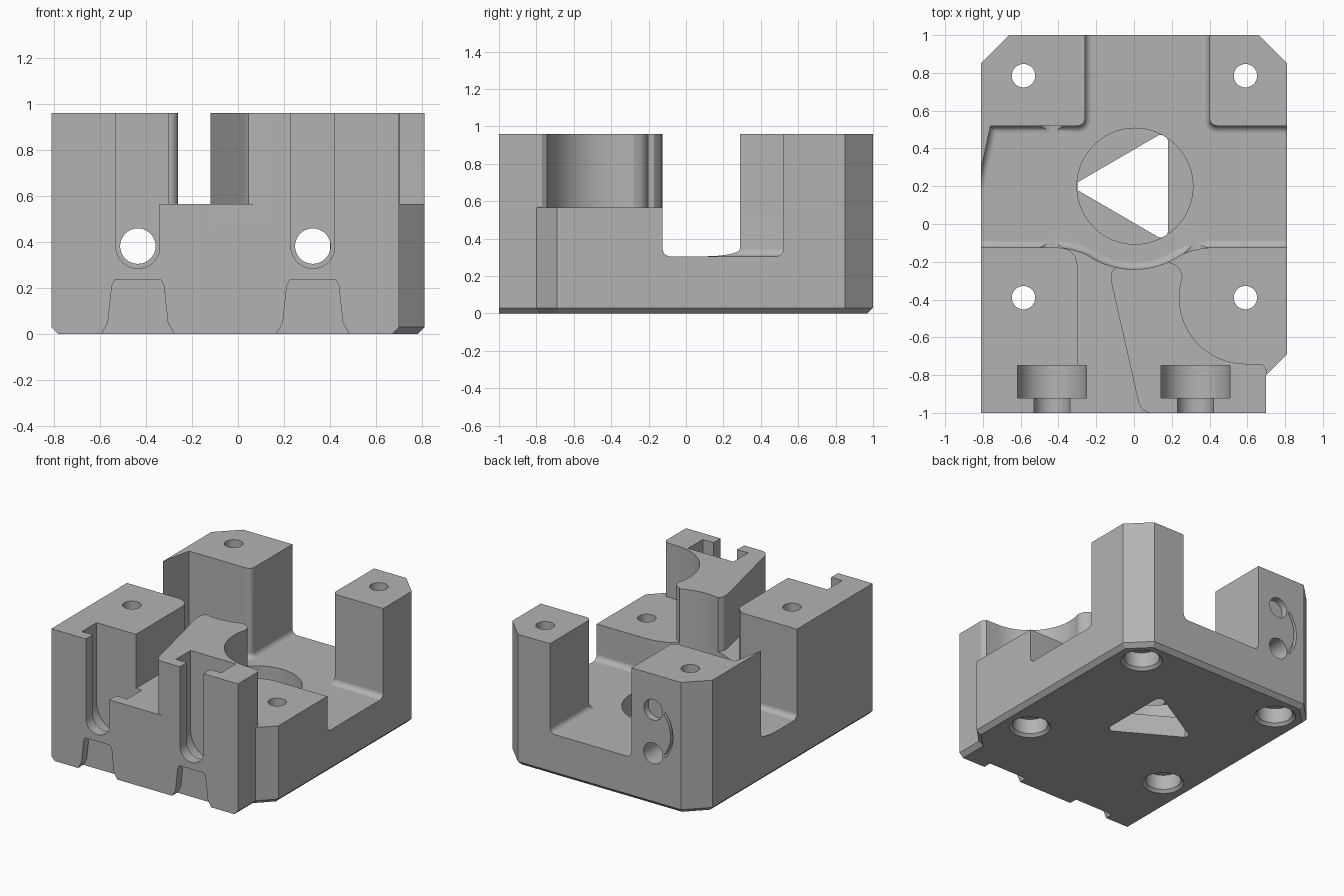
import bpy, bmesh
from math import sin, cos, radians

cube = bpy.data.objects.get("Cube")
if cube:
    bpy.data.objects.remove(cube, do_unlink=True)

grey = bpy.data.materials.new("mid grey")
grey.use_nodes = True
grey.diffuse_color = (0.45, 0.45, 0.45, 1)
grey.node_tree.nodes["Principled BSDF"].inputs["Base Color"].default_value = (0.45, 0.45, 0.45, 1)


def arc(cx, cy, r, start=0, end=360, n=48):
    """Points along an arc; a full circle leaves out the repeated last point."""
    count = n if end - start == 360 else n + 1
    angles = [radians(start + (end - start) * i / n) for i in range(count)]
    return [(cx + r * cos(a), cy + r * sin(a)) for a in angles]


def loft(name, low, high, a, b, axis="z", round_low=0):
    """Solid between two outlines, along z (outline in xy) or y (outline in xz)."""
    bm = bmesh.new()
    place = (lambda p, h: (p[0], p[1], h)) if axis == "z" else (lambda p, h: (p[0], h, p[1]))
    v0 = [bm.verts.new(place(p, a)) for p in low]
    v1 = [bm.verts.new(place(p, b)) for p in high]
    base = bm.faces.new(v0)
    bm.faces.new(v1)
    for i in range(len(v0)):
        j = (i + 1) % len(v0)
        bm.faces.new((v0[i], v0[j], v1[j], v1[i]))
    bmesh.ops.recalc_face_normals(bm, faces=bm.faces)
    if round_low:
        bmesh.ops.bevel(bm, geom=list(base.edges), offset=round_low, segments=5,
                        profile=0.5, affect="EDGES", clamp_overlap=False)
    mesh = bpy.data.meshes.new(name)
    bm.to_mesh(mesh)
    bm.free()
    mesh.materials.append(grey)
    obj = bpy.data.objects.new(name, mesh)
    bpy.context.collection.objects.link(obj)
    return obj


# Block with clipped corners and a chamfered underside
outline = [(-0.81, -1), (0.70, -1), (0.70, -0.80), (0.81, -0.69),
           (0.81, 0.85), (0.66, 1), (-0.66, 1), (-0.81, 0.85)]
inset = [(-0.78, -1), (0.67, -1), (0.67, -0.788), (0.78, -0.678),
         (0.78, 0.838), (0.648, 0.97), (-0.648, 0.97), (-0.78, 0.838)]
TOP = 0.96
body = loft("mounting_block", outline, outline, 0.03, TOP)
foot = loft("chamfered_foot", inset, outline, 0, 0.03)
bm = bmesh.new()
for part in (body, foot):
    bm.from_mesh(part.data)
bmesh.ops.remove_doubles(bm, verts=bm.verts, dist=0.0001)
seam = [f for f in bm.faces if len(f.verts) == 8 and abs(f.calc_center_median().z - 0.03) < 0.001]
bmesh.ops.delete(bm, geom=seam, context="FACES_ONLY")
bmesh.ops.recalc_face_normals(bm, faces=bm.faces)
bm.to_mesh(body.data)
bm.free()
bpy.data.objects.remove(foot, do_unlink=True)

cutters = []


def cut(name, pts, a, b, axis="z", high=None, round_low=0):
    obj = loft(name, pts, high or pts, a, b, axis, round_low)
    obj.hide_render = True
    mod = body.modifiers.new(name, "BOOLEAN")
    mod.operation, mod.solver, mod.object = "DIFFERENCE", "EXACT", obj
    cutters.append(obj)


# T-shaped channel with filleted floor, leaving two rear posts
blend = [(0.9, -0.125), (0.40, -0.125), (0.34, -0.132), (0.29, -0.147)]
front_edge = [(-x, y) for x, y in blend] + arc(0, 0.2, 0.44, 235, 305, 16) + blend[::-1]
corner = arc(0.37, 0.56, 0.04, 270, 180, 5)
corner = [(x + 0.07, y) for x, y in corner]
rear = [(0.9, 0.52)] + corner + [(0.40, 1.2)]
rear += [(0.14 - x, y) for x, y in rear[::-1]]
cut("channel", front_edge + rear, 0.305, 1.2, round_low=0.04)

# Lowered step between the left block and the curved tower
cut("middle_step", [(-0.40, -0.05), (-0.38, -0.125), (-0.34, -0.14), (-0.31, -0.17), (-0.30, -0.21),
                    (-0.30, -0.75), (-0.435, -0.75), (-0.435, -1.1), (0.08, -1.1), (0.08, -1.0),
                    (0.045, -0.985), (0.025, -0.95), (-0.12, -0.31), (-0.12, -0.26),
                    (-0.10, -0.23), (-0.06, -0.20), (-0.06, -0.05)], 0.565, 1.2)

# Scooped step around the right front screw
cut("scooped_step", [(0.9, -0.9), (0.702, -0.82), (0.70, -0.77), (0.68, -0.742)]
    + arc(0.59, -0.39, 0.35, 270, 170, 24)
    + [(0.257, -0.28), (0.245, -0.24), (0.22, -0.215), (0.19, -0.205), (0.19, 0), (0.9, 0)], 0.565, 1.2)

# Clamp bolt slots, nut pockets, bores and front foot notches
for side, x in (("left", -0.435), ("right", 0.325)):
    for part, r, y0, y1 in (("slot", 0.095, -1.1, -0.90), ("pocket", 0.183, -0.92, -0.75)):
        cut(side + "_nut_" + part, arc(x, 0.38, r, 180, 360, 24) + [(x + r, 1.2), (x - r, 1.2)], y0, y1, "y")
    cut(side + "_bore", arc(x, 0.382, 0.077), -0.8, 0, "y")
    half = [(0.17, -0.02), (0.155, 0.005), (0.13, 0.05), (0.113, 0.21), (0.10, 0.235)]
    notch = [(x + px, z) for px, z in half] + [(x - px, z) for px, z in half[::-1]]
    cut(side + "_foot_notch", notch, -1.1, -0.94, "y")

# Rear post bore, blind hole and curved mark
cut("rear_bore", arc(-0.435, 0.382, 0.077), 0.4, 1.1, "y")
cut("rear_blind_hole", arc(-0.435, 0.70, 0.075), 0.95, 1.1, "y")
cut("rear_curved_mark", arc(-0.34, 0.54, 0.255, 140, 220, 16)
    + arc(-0.34, 0.54, 0.235, 220, 140, 16), 0.97, 1.1, "y")

# Corner screw holes with countersunk recesses below
for i, (x, y) in enumerate([(-0.585, 0.785), (0.59, 0.785), (-0.585, -0.39), (0.59, -0.39)]):
    cut(f"screw_hole_{i}", arc(x, y, 0.062, n=32), -0.1, 1.1)
    cut(f"screw_recess_{i}", arc(x, y, 0.12, n=32), -0.1, 0.13)
    cut(f"screw_chamfer_{i}", arc(x, y, 0.16, n=32), -0.02, 0.02, high=arc(x, y, 0.12, n=32))

# Round well with a triangular opening
cut("round_well", arc(0.005, 0.2, 0.307, n=64), 0.15, 0.5)
half = [(-0.30, 0.02), (0.13, 0.27), (0.155, 0.273), (0.175, 0.26), (0.18, 0.24)]
cut("triangle_opening", [(x, 0.2 + y) for x, y in half] + [(x, 0.2 - y) for x, y in half[::-1]], -0.1, 0.2)

# Keep the carved result and drop the cutters
graph = bpy.context.evaluated_depsgraph_get()
carved = bpy.data.meshes.new_from_object(body.evaluated_get(graph))
body.modifiers.clear()
body.data = carved
for obj in cutters:
    bpy.data.objects.remove(obj, do_unlink=True)

bpy.ops.object.select_all(action="DESELECT")
body.select_set(True)
bpy.context.view_layer.objects.active = body
bpy.ops.object.shade_smooth_by_angle(angle=radians(30))
weighted = body.modifiers.new("weighted_normals", "WEIGHTED_NORMAL")
weighted.keep_sharp = True
